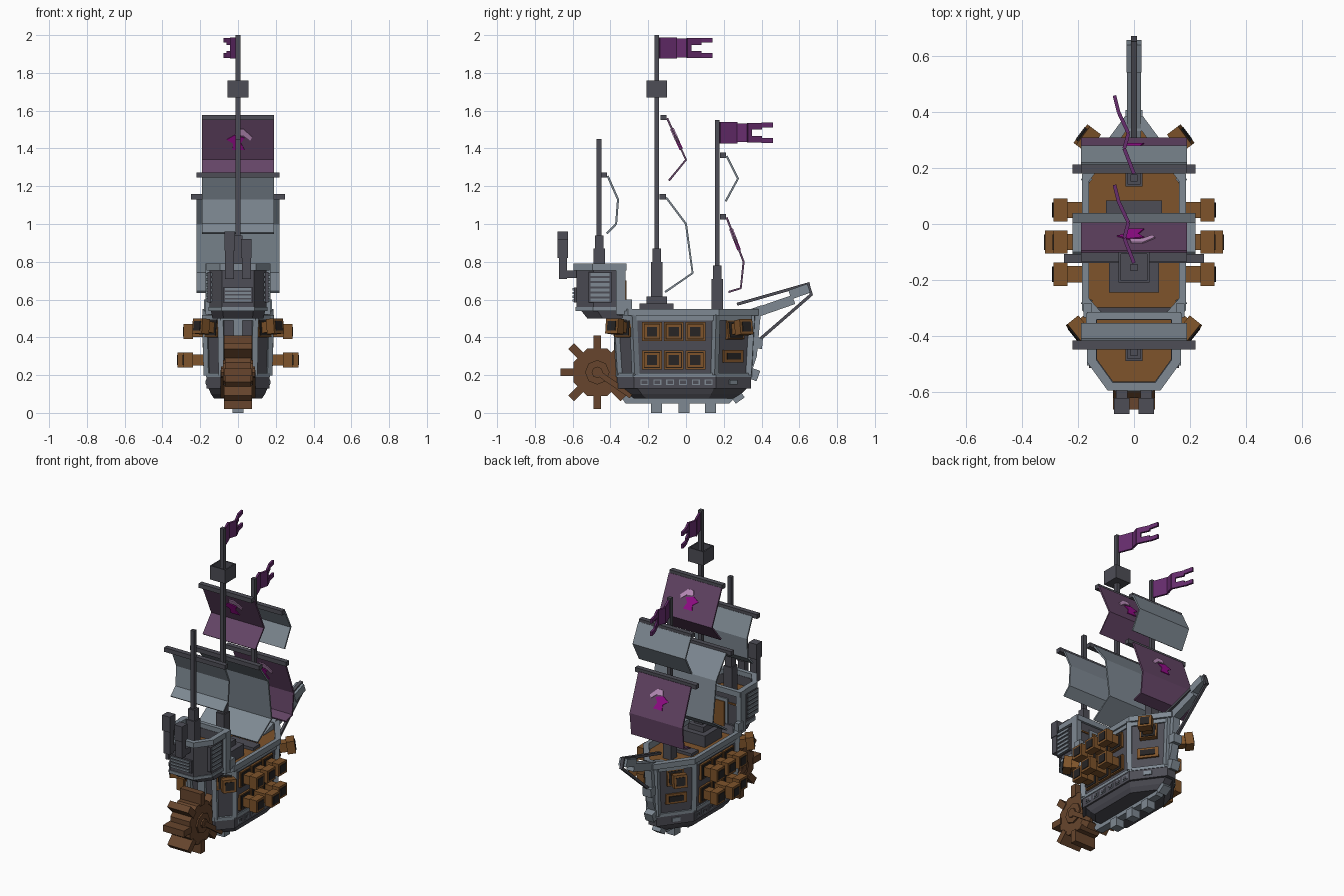
import bpy, bmesh, math
from mathutils import Vector, Matrix

cube = bpy.data.objects.get("Cube")
if cube:
    bpy.data.objects.remove(cube)

def material(name, rgb):
    m = bpy.data.materials.new(name)
    m.use_nodes = True
    m.diffuse_color = (*rgb, 1)
    m.node_tree.nodes["Principled BSDF"].inputs["Base Color"].default_value = (*rgb, 1)
    return m

LIGHT = material("light grey", (0.21, 0.25, 0.29))
DARK = material("dark grey", (0.075, 0.075, 0.092))
BLACK = material("near black", (0.02, 0.018, 0.018))
WOOD = material("orange wood", (0.21, 0.088, 0.024))
BROWN = material("wheel brown", (0.135, 0.06, 0.026))
FLAG = material("flag purple", (0.135, 0.026, 0.155))
SAIL = material("sail purple", (0.13, 0.06, 0.135))
MAGENTA = material("magenta", (0.32, 0.004, 0.27))
PINK = material("pale pink", (0.55, 0.3, 0.55))

def finish(name, bm, mat):
    bmesh.ops.recalc_face_normals(bm, faces=bm.faces)
    mesh = bpy.data.meshes.new(name)
    bm.to_mesh(mesh)
    bm.free()
    mesh.materials.append(mat)
    ob = bpy.data.objects.new(name, mesh)
    bpy.context.collection.objects.link(ob)
    return ob

def box(name, center, size, mat, matrix=None):
    bm = bmesh.new()
    bmesh.ops.create_cube(bm, size=1)
    bm.transform((matrix or Matrix.Translation(center)) @ Matrix.Diagonal((*size, 1)))
    return finish(name, bm, mat)

def frame(p, q):
    """Local Y runs from p to q, local Z stays upward."""
    d = Vector(q) - Vector(p)
    return Matrix.Translation((Vector(p) + Vector(q)) / 2) @ d.to_track_quat('Y', 'Z').to_matrix().to_4x4()

def beam(name, p, q, w, h, mat):
    return box(name, None, (w, (Vector(q) - Vector(p)).length, h), mat, frame(p, q))

def post(name, x, y, z0, z1, w, mat, depth=None):
    return box(name, (x, y, (z0 + z1) / 2), (w, depth or w, z1 - z0), mat)

def full(half):
    return half + [(-x, y) for x, y in reversed(half)]

def loft(name, half, levels, mat):
    """Stack scaled copies of a mirrored outline."""
    bm = bmesh.new()
    rows = [[bm.verts.new((x * s, y * s, z)) for x, y in full(half)] for z, s in levels]
    n = len(rows[0])
    for a, b in zip(rows, rows[1:]):
        for i in range(n):
            bm.faces.new((a[i], a[(i + 1) % n], b[(i + 1) % n], b[i]))
    bm.faces.new(rows[0])
    bm.faces.new(rows[-1])
    return finish(name, bm, mat)

def ring(name, half, outer, inner, z0, z1, mat, pivot=0):
    """Hollow band that follows a mirrored outline."""
    bm = bmesh.new()
    rows = [[bm.verts.new((x * s, pivot + (y - pivot) * s, z)) for x, y in full(half)]
            for z, s in ((z0, outer), (z1, outer), (z1, inner), (z0, inner))]
    n = len(rows[0])
    for k in range(4):
        a, b = rows[k], rows[(k + 1) % 4]
        for i in range(n):
            bm.faces.new((a[i], a[(i + 1) % n], b[(i + 1) % n], b[i]))
    return finish(name, bm, mat)

def plate(name, outline, thick, mat, matrix):
    """Flat polygon in the local XY plane, thickened both ways."""
    bm = bmesh.new()
    f = bm.faces.new([bm.verts.new((x, y, -thick / 2)) for x, y in outline])
    ext = bmesh.ops.extrude_face_region(bm, geom=[f])
    bmesh.ops.translate(bm, vec=(0, 0, thick), verts=[v for v in ext["geom"] if isinstance(v, bmesh.types.BMVert)])
    bm.transform(matrix)
    return finish(name, bm, mat)

# Local x,y of a plate become world y,z
SIDE = Matrix(((0, 0, 1, 0), (1, 0, 0, 0), (0, 1, 0, 0), (0, 0, 0, 1)))

# Hull, decks and rails
HULL = [(0.09, -0.37), (0.17, -0.28), (0.17, 0.16), (0.03, 0.35)]
loft("hull", HULL, [(0.075, 0.74), (0.1, 0.84), (0.13, 0.92), (0.2, 0.95), (0.5, 1)], DARK)
ring("lower_belt", HULL, 0.985, 0.85, 0.13, 0.19, DARK)
ring("belt_trim", HULL, 1.0, 0.85, 0.19, 0.21, LIGHT)
loft("main_deck", HULL, [(0.499, 0.97), (0.506, 0.97)], WOOD)
ring("gunwale", HULL, 1.1, 0.95, 0.515, 0.55, LIGHT)
ring("gunwale_lower", HULL, 1.04, 0.95, 0.49, 0.516, LIGHT)

# Keel with square teeth
KEEL = [(0.4, 0.57), (0.375, 0.3), (0.325, 0.15), (0.23, 0.05), (-0.32, 0.05), (-0.375, 0.13), (-0.385, 0.5), (0.2, 0.5)]
plate("keel", KEEL, 0.05, LIGHT, SIDE)
for y, z, a in ((-0.155, 0.03, 0), (-0.01, 0.03, 0), (0.13, 0.03, 0), (0.27, 0.09, 35), (0.355, 0.205, 70), (0.375, 0.37, 85)):
    m = Matrix.Translation((0, y, z)) @ Matrix.Rotation(math.radians(a), 4, 'X')
    box("keel_tooth", None, (0.06, 0.058, 0.06), LIGHT, m)

def cannon(base, direction, length, z):
    b = Vector((*base, z))
    d = Vector(direction).normalized()
    at = lambda t: b + d * t
    beam("cannon_port", at(-0.015), at(0.014), 0.105, 0.1, WOOD)
    beam("cannon_shade", at(0.01), at(0.018), 0.085, 0.085, BLACK)
    beam("cannon_barrel", at(0), at(length), 0.058, 0.058, WOOD)
    beam("cannon_muzzle", at(length - 0.05), at(length), 0.083, 0.08, WOOD)
    beam("cannon_bore", at(length - 0.01), at(length + 0.004), 0.055, 0.052, BLACK)

for s in (-1, 1):
    # Hull corner posts and side fittings
    for x, y in HULL:
        beam("hull_post", (s * x * 0.95, y * 0.95, 0.2), (s * x, y, 0.52), 0.03, 0.03, LIGHT)
    for i, y in enumerate((-0.18, -0.065, 0.05)):
        cannon((s * 0.168, y), (s, 0, 0), 0.12, 0.43)
        cannon((s * 0.164, y), (s, 0, 0), 0.155 if i == 1 else 0.125, 0.28)
    cannon((s * 0.1, 0.255), (s * 0.8, 0.6, 0.15), 0.11, 0.44)
    cannon((s * 0.13, -0.325), (s * 0.78, -0.62, 0.1), 0.11, 0.45)
    for i in range(6):
        y = -0.22 + i * 0.068
        box("lower_window_frame", (s * 0.166, y, 0.162), (0.008, 0.042, 0.03), LIGHT)
        box("lower_window", (s * 0.169, y, 0.162), (0.008, 0.03, 0.018), DARK)
    # Angled bow port
    c, d = Vector((s * 0.097, 0.245, 0.3)), Vector((s * 0.8, 0.6, 0))
    beam("bow_port_frame", c - d * 0.01, c + d * 0.012, 0.13, 0.065, WOOD)
    beam("bow_port", c, c + d * 0.018, 0.09, 0.035, BLACK)
    c.z = 0.162
    beam("bow_low_window", c, c + d * 0.012, 0.05, 0.025, LIGHT)

# Stern cabin with sunken upper deck
CABIN = [(0.085, -0.58), (0.15, -0.49), (0.15, -0.33)]
ring("cabin_walls", CABIN, 1, 0.88, 0.55, 0.76, DARK, -0.45)
loft("cabin_base", CABIN, [(0.5, 0.9), (0.55, 0.97), (0.56, 0.97)], DARK)
ring("cabin_sill", CABIN, 1.04, 0.9, 0.54, 0.56, LIGHT, -0.45)
ring("cabin_rim", CABIN, 1.12, 0.9, 0.755, 0.79, LIGHT, -0.45)
loft("upper_deck", CABIN, [(0.69, 0.98), (0.7, 0.98)], WOOD)
box("cabin_door_frame", (0, -0.328, 0.62), (0.15, 0.014, 0.2), LIGHT)
box("cabin_door", (0, -0.322, 0.61), (0.11, 0.014, 0.18), WOOD)

def louvre(name, center, w, h, slats, axis):
    """Framed grille facing along x (axis 0) or y (axis 1)."""
    def size(a, b, t):
        return (t, a, b) if axis == 0 else (a, t, b)
    box(name + "_frame", center, size(w, h, 0.02), DARK)
    for i in range(slats):
        z = center[2] + h * ((i + 0.5) / slats - 0.5)
        box(name + "_slat", (center[0], center[1], z), size(w * 0.85, h / slats * 0.6, 0.034), LIGHT)

louvre("stern_grille", (0, -0.583, 0.625), 0.16, 0.08, 4, 1)
for s in (-1, 1):
    louvre("side_grille", (s * 0.152, -0.455, 0.665), 0.12, 0.16, 6, 0)
    post("cabin_corner", s * 0.155, -0.345, 0.52, 0.79, 0.035, LIGHT, 0.05)
    box("cabin_step", (s * 0.165, -0.31, 0.57), (0.03, 0.05, 0.06), LIGHT)
    top = 0.96 if s < 0 else 0.92
    post("smokestack", s * 0.044, -0.652, 0.71, top, 0.048, DARK, 0.042)
    post("smokestack_cap", s * 0.044, -0.652, top - 0.1, top, 0.056, DARK, 0.056)
    box("smokestack_bracket", (s * 0.044, -0.61, 0.735), (0.04, 0.07, 0.04), DARK)

# Paddle wheel
bm = bmesh.new()
bmesh.ops.create_cone(bm, cap_ends=True, segments=8, radius1=0.137, radius2=0.137, depth=0.14)
WHEEL = Matrix.Translation((0, -0.47, 0.215))
bm.transform(WHEEL @ Matrix.Rotation(math.pi / 2, 4, 'Y') @ Matrix.Rotation(math.pi / 8, 4, 'Z'))
finish("paddle_wheel", bm, BROWN)
for i in range(8):
    m = WHEEL @ Matrix.Rotation(i * math.pi / 4, 4, 'X') @ Matrix.Translation((0, 0, 0.155))
    box("wheel_paddle", None, (0.15, 0.042, 0.08), BROWN, m)
for r, w in ((0.065, 0.16), (0.03, 0.18)):
    bm = bmesh.new()
    bmesh.ops.create_cone(bm, cap_ends=True, segments=8, radius1=r, radius2=r, depth=w)
    bm.transform(WHEEL @ Matrix.Rotation(math.pi / 2, 4, 'Y'))
    finish("wheel_hub", bm, BROWN)
for s in (-1, 1):
    beam("wheel_arm", (s * 0.083, -0.47, 0.215), (s * 0.083, -0.29, 0.09), 0.02, 0.03, BROWN)

# Masts and deck fittings
for name, y, z0, step, top in (("rear_mast", -0.46, 0.69, 0.94, 1.45), ("main_mast", -0.155, 0.5, 0.87, 2), ("fore_mast", 0.165, 0.5, 0.78, 1.55)):
    post(name, 0, y, z0, top, 0.025, DARK)
    post(name + "_foot", 0, y, z0, step - 0.07, 0.06, DARK)
    post(name + "_sleeve", 0, y, z0, step, 0.046, DARK)
for w, z in ((0.18, 0.58), (0.11, 0.615)):
    post("mast_plinth", 0, -0.155, 0.5, z, w, DARK)
post("deck_hatch", 0, 0.05, 0.5, 0.525, 0.2, DARK, 0.07)
NEST = [(0.055, -0.055), (0.055, 0.055)]
nest = ring("lookout_walls", NEST, 1, 0.85, 1.67, 1.76, DARK)
nest.location.y = -0.155
post("lookout_floor", 0, -0.155, 1.67, 1.69, 0.1, DARK)

# Sails hung from yards
def sail(name, points, half, mat, yard_half, yard_mat):
    bm = bmesh.new()
    rows = [[bm.verts.new((s * half, y, z)) for s in (-1, 1)] for y, z in points]
    for a, b in zip(rows, rows[1:]):
        bm.faces.new((a[0], a[1], b[1], b[0]))
    ob = finish(name, bm, mat)
    mod = ob.modifiers.new("thickness", 'SOLIDIFY')
    mod.thickness, mod.offset = 0.011, 0
    y, z = points[0]
    box(name + "_yard", (0, y - 0.018, z + 0.004), (2 * yard_half, 0.032, 0.028), yard_mat)
    if mat is SAIL:
        m = frame((0, *points[0]), (0, *points[1]))
        blob = [(-0.06, 0), (-0.02, -0.025), (0.035, -0.01), (0.015, 0.02), (0.035, 0.06), (-0.03, 0.06), (-0.025, 0.025)]
        plate("sail_emblem", blob, 0.019, MAGENTA, m)
        band = [(-0.01, -0.06), (0.03, -0.06), (0.075, -0.015), (0.065, 0.005), (0.03, -0.025), (-0.015, -0.03)]
        plate("sail_emblem_streak", band, 0.021, PINK, m)

sail("rear_sail", [(-0.415, 1.255), (-0.36, 1.13), (-0.37, 1), (-0.42, 0.95)], 0.19, LIGHT, 0.22, DARK)
sail("main_top_sail", [(-0.1, 1.56), (0, 1.34), (-0.09, 1.23)], 0.19, SAIL, 0.19, DARK)
sail("main_sail", [(-0.105, 1.14), (0, 1), (0.035, 0.74), (-0.11, 0.64)], 0.22, LIGHT, 0.25, DARK)
sail("fore_top_sail", [(0.215, 1.36), (0.275, 1.24), (0.21, 1.12)], 0.19, LIGHT, 0.19, DARK)
sail("fore_sail", [(0.215, 1.035), (0.305, 0.8), (0.29, 0.66), (0.225, 0.64)], 0.19, SAIL, 0.22, DARK)

# Forked wavy flags
for y0, z in ((-0.14, 1.932), (0.18, 1.483)):
    path = [Vector((x, y0 + dy, z)) for x, dy in ((0, 0), (-0.035, 0.09), (-0.02, 0.145), (-0.055, 0.22), (-0.07, 0.28))]
    for i, (p, q) in enumerate(zip(path, path[1:])):
        if i < 2:
            beam("flag_cloth", p, q, 0.013, 0.112 - 0.012 * i, FLAG)
        else:
            for s in (-1, 1):
                up = Vector((0, 0, s * (0.034 + 0.007 * (i - 2))))
                beam("flag_tail", p + up, q + up, 0.013, 0.036 - 0.01 * (i - 2), FLAG)
    beam("flag_middle", path[2], path[2].lerp(path[3], 0.3), 0.013, 0.08, FLAG)

# Bowsprit and stay
beam("bowsprit_base", (0, 0.34, 0.52), (0, 0.57, 0.6), 0.05, 0.05, LIGHT)
beam("bowsprit_head", (0, 0.55, 0.625), (0, 0.65, 0.66), 0.055, 0.05, LIGHT)
beam("bowsprit_spar", (0, 0.27, 0.575), (0, 0.655, 0.685), 0.022, 0.016, DARK)
beam("bowsprit_tip", (0, 0.645, 0.685), (0, 0.665, 0.62), 0.022, 0.016, DARK)
beam("bowsprit_stay", (0, 0.662, 0.625), (0, 0.38, 0.38), 0.016, 0.016, DARK)
